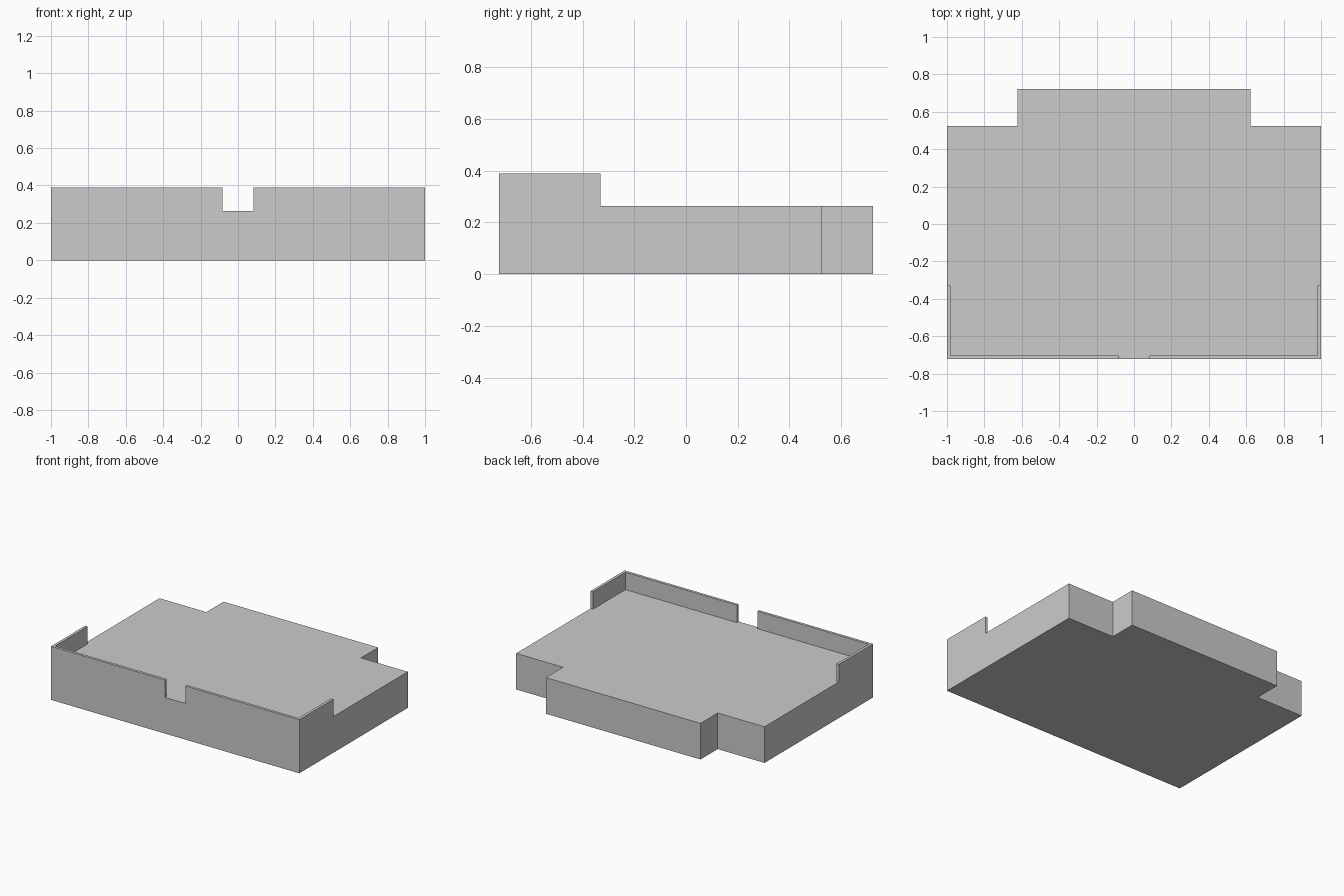
import bpy, bmesh

if "Cube" in bpy.data.objects:
    bpy.data.objects.remove(bpy.data.objects["Cube"])

FLOOR, TOP = 0.263, 0.39      # slab height, parapet height
FRONT, BACK = -0.723, 0.723
T = 0.02                      # parapet thickness


def prism(name, outline, z0, z1):
    """Extrude an xy outline from z0 to z1."""
    bm = bmesh.new()
    face = bm.faces.new([bm.verts.new((x, y, z0)) for x, y in outline])
    top = bmesh.ops.extrude_face_region(bm, geom=[face])["geom"]
    verts = [v for v in top if isinstance(v, bmesh.types.BMVert)]
    bmesh.ops.translate(bm, verts=verts, vec=(0, 0, z1 - z0))
    bmesh.ops.recalc_face_normals(bm, faces=bm.faces)
    mesh = bpy.data.meshes.new(name)
    bm.to_mesh(mesh)
    bm.free()
    obj = bpy.data.objects.new(name, mesh)
    bpy.context.collection.objects.link(obj)
    return obj


# Main slab with a narrower back extension
half = [(1, FRONT), (1, 0.525), (0.623, 0.525), (0.623, BACK)]
prism("balcony_slab", half + [(-x, y) for x, y in reversed(half)], 0, FLOOR)

# L-shaped parapet around each front corner, leaving a gap in the middle
parapet = prism("parapet", [(0.082, FRONT), (1, FRONT), (1, -0.33), (1 - T, -0.33),
                            (1 - T, FRONT + T), (0.082, FRONT + T)], 0, TOP)
# Rest the parapet on the slab top
for v in parapet.data.vertices:
    v.co.z = max(v.co.z, FLOOR)
parapet.modifiers.new("mirror_left", "MIRROR").use_axis[0] = True
